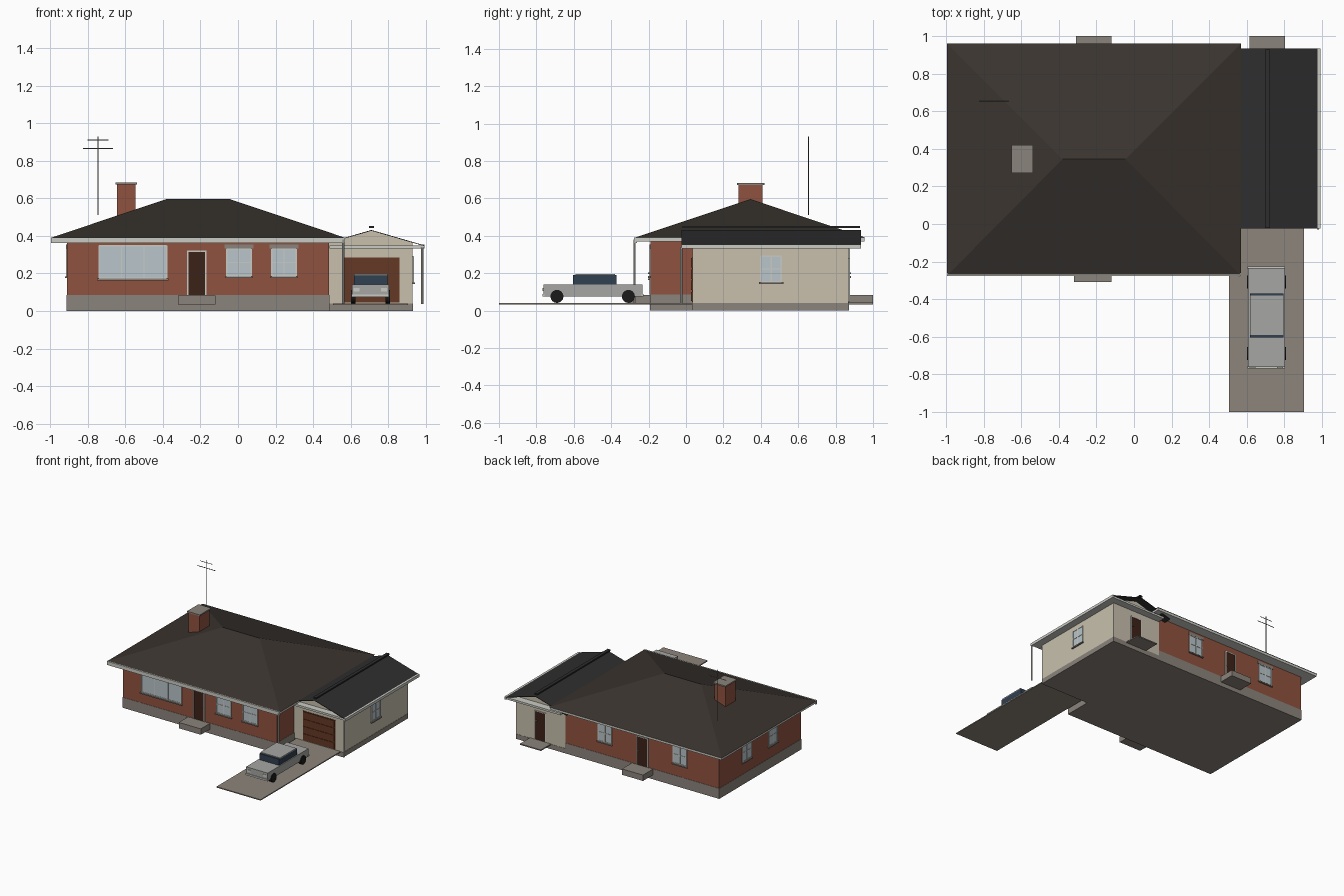
import bpy, bmesh, math

if "Cube" in bpy.data.objects:
    bpy.data.objects.remove(bpy.data.objects["Cube"])

COLORS = {
    "brick": (0.28, 0.085, 0.05), "cream": (0.58, 0.53, 0.42), "stone": (0.26, 0.23, 0.20),
    "shingle": (0.042, 0.034, 0.028), "slate": (0.028, 0.027, 0.027), "trim": (0.60, 0.60, 0.56),
    "glass": (0.48, 0.56, 0.60), "door": (0.045, 0.016, 0.009), "garage_wood": (0.13, 0.04, 0.018),
    "car_paint": (0.38, 0.38, 0.37), "car_glass": (0.03, 0.05, 0.08), "rubber": (0.01, 0.01, 0.01),
    "metal": (0.18, 0.18, 0.18), "drive": (0.27, 0.235, 0.20),
}
MATS = {}
for n, c in COLORS.items():
    MATS[n] = bpy.data.materials.new(n)
    MATS[n].diffuse_color = (*c, 1)


def mesh(name, verts, faces, mat):
    me = bpy.data.meshes.new(name)
    me.from_pydata(verts, [], faces)
    bm = bmesh.new()
    bm.from_mesh(me)
    bmesh.ops.recalc_face_normals(bm, faces=bm.faces)
    bm.to_mesh(me)
    bm.free()
    me.materials.append(MATS[mat])
    ob = bpy.data.objects.new(name, me)
    bpy.context.collection.objects.link(ob)
    return ob


def box(name, x, y, z, mat):
    v = [(a, b, c) for a in x for b in y for c in z]
    f = [(0, 1, 3, 2), (4, 6, 7, 5), (0, 4, 5, 1), (2, 3, 7, 6), (0, 2, 6, 4), (1, 5, 7, 3)]
    return mesh(name, v, f, mat)


def prism(name, profile, y0, y1, mat):
    """Extrude an xz profile along y."""
    n = len(profile)
    v = [(x, y, z) for y in (y0, y1) for x, z in profile]
    f = [tuple(range(n)), tuple(range(n, 2 * n))]
    f += [(i, (i + 1) % n, n + (i + 1) % n, n + i) for i in range(n)]
    return mesh(name, v, f, mat)


def rod(name, center, r, length, mat, axis="z", sides=8):
    rot = {"z": (0, 0, 0), "x": (0, math.pi / 2, 0)}[axis]
    bpy.ops.mesh.primitive_cylinder_add(vertices=sides, radius=r, depth=length, location=center, rotation=rot)
    ob = bpy.context.object
    ob.name = name
    ob.data.materials.append(MATS[mat])
    bpy.ops.object.shade_smooth_by_angle()
    return ob


def on_wall(name, wall, u, w, z, mat):
    """Box on a wall: u runs along the wall, w is the distance outwards."""
    side, p = wall
    s = -1 if side in ("front", "left") else 1
    d = (p + s * w[0], p + s * w[1])
    return box(name, u, d, z, mat) if side in ("front", "back") else box(name, d, u, z, mat)


FRONT, BACK, LEFT = ("front", -0.19), ("back", 0.87), ("left", -0.91)
GFRONT, GRIGHT = ("front", 0.035), ("right", 0.93)


def window(name, wall, u0, u1, z0, z1, panes=2, lintel=True):
    t = 0.007
    on_wall(name + "_glass", wall, (u0, u1), (-0.005, 0.002), (z0, z1), "glass")
    for i in range(panes + 1):
        c = u0 + (u1 - u0) * i / panes
        on_wall(name + "_stile", wall, (c - t / 2, c + t / 2), (-0.005, 0.006), (z0, z1), "trim")
    for c in (z0, (z0 + z1) / 2, z1):
        if panes == 2 or c in (z0, z1):
            on_wall(name + "_rail", wall, (u0, u1), (-0.005, 0.005), (c - t / 2, c + t / 2), "trim")
    on_wall(name + "_sill", wall, (u0 - 0.01, u1 + 0.01), (-0.005, 0.012), (z0 - 0.012, z0 - 0.003), "stone")
    if lintel:
        on_wall(name + "_lintel", wall, (u0 - 0.012, u1 + 0.012), (-0.005, 0.006), (z1 + 0.002, z1 + 0.024), "stone")


def door(name, wall, c, z0, z1):
    on_wall(name, wall, (c - 0.045, c + 0.045), (-0.005, 0.003), (z0, z1), "door")
    for s in (-1, 1):
        e = c + s * 0.048
        on_wall(name + "_jamb", wall, (e - 0.004, e + 0.004), (-0.005, 0.006), (z0, z1 + 0.006), "trim")
    on_wall(name + "_head", wall, (c - 0.048, c + 0.048), (-0.005, 0.006), (z1, z1 + 0.006), "trim")
    on_wall(name + "_knob", wall, (c + 0.03, c + 0.038), (0, 0.012), (0.195, 0.203), "metal")


# Main house body
box("house_foundation", (-0.912, 0.487), (-0.192, 0.872), (0, 0.085), "stone")
box("house_walls", (-0.91, 0.485), (-0.19, 0.87), (0.085, 0.375), "brick")
box("house_eaves", (-0.99, 0.565), (-0.27, 0.955), (0.37, 0.39), "trim")
box("front_gutter", (-0.995, 0.57), (-0.278, -0.262), (0.362, 0.392), "trim")

# Hip roof
mesh("hip_roof",
     [(-0.995, -0.275, 0.39), (0.57, -0.275, 0.39), (0.57, 0.96, 0.39), (-0.995, 0.96, 0.39),
      (-0.38, 0.345, 0.596), (-0.045, 0.345, 0.596)],
     [(0, 1, 5, 4), (1, 2, 5), (2, 3, 4, 5), (3, 0, 4), (0, 3, 2, 1)], "shingle")

# Garage body with gable
box("garage_foundation", (0.485, 0.932), (0.033, 0.872), (0, 0.04), "stone")
prism("garage_walls", [(0.485, 0.04), (0.93, 0.04), (0.93, 0.364), (0.71, 0.427), (0.485, 0.362)],
      0.035, 0.87, "cream")
box("garage_eaves", (0.487, 0.985), (-0.018, 0.93), (0.333, 0.349), "trim")
prism("garage_roof", [(0.43, 0.35), (0.71, 0.431), (0.99, 0.35), (0.99, 0.346), (0.71, 0.427), (0.43, 0.346)],
      -0.025, 0.935, "slate")
box("garage_ridge_cap", (0.697, 0.723), (-0.02, 0.93), (0.442, 0.453), "slate")
box("garage_gutter", (0.975, 0.992), (-0.025, 0.935), (0.332, 0.354), "trim")

# Garage door with raised panels
on_wall("garage_door", GFRONT, (0.565, 0.86), (-0.005, 0.003), (0.045, 0.285), "garage_wood")
for i in range(4):
    z = 0.05 + i * 0.06
    on_wall("garage_door_panel", GFRONT, (0.572, 0.853), (0, 0.007), (z, z + 0.05), "garage_wood")

# Windows
window("picture_window", FRONT, -0.74, -0.38, 0.175, 0.348, panes=3, lintel=False)
for c in (0.005, 0.245):
    window("front_window", FRONT, c - 0.065, c + 0.065, 0.187, 0.33)
for c in (0.125, -0.555):
    window("back_window", BACK, c - 0.06, c + 0.06, 0.187, 0.33)
for c in (0.515, 0.175):
    window("left_window", LEFT, c - 0.055, c + 0.055, 0.187, 0.33)
window("garage_window", GRIGHT, 0.40, 0.51, 0.155, 0.29, lintel=False)

# Doors and steps
door("front_door", FRONT, -0.22, 0.085, 0.315)
door("back_door", BACK, -0.215, 0.085, 0.315)
door("garage_back_door", BACK, 0.71, 0.045, 0.275)
box("front_step", (-0.32, -0.12), (-0.31, -0.185), (0.035, 0.083), "stone")
box("back_step", (-0.31, -0.12), (0.865, 1.0), (0.035, 0.083), "stone")
box("garage_back_step", (0.615, 0.805), (0.865, 1.0), (0.033, 0.042), "stone")
box("driveway", (0.505, 0.905), (-1.0, 0.036), (0.033, 0.041), "drive")

# Downspouts
rod("front_downspout", (0.56, -0.275, 0.21), 0.006, 0.34, "trim")
rod("garage_downspout", (0.98, -0.025, 0.188), 0.006, 0.30, "trim")

# Chimney
box("chimney", (-0.645, -0.545), (0.28, 0.41), (0.38, 0.672), "brick")
box("chimney_cap", (-0.653, -0.537), (0.272, 0.42), (0.672, 0.683), "stone")

# Aerial
rod("aerial_mast", (-0.745, 0.655, 0.72), 0.0025, 0.42, "metal", sides=6)
rod("aerial_lower_bar", (-0.745, 0.655, 0.865), 0.0025, 0.16, "metal", "x", 6)
rod("aerial_upper_bar", (-0.745, 0.655, 0.91), 0.0022, 0.11, "metal", "x", 6)

# Car
box("car_body", (0.607, 0.803), (-0.762, -0.233), (0.075, 0.14), "car_paint")
box("car_cabin", (0.617, 0.795), (-0.603, -0.371), (0.14, 0.19), "car_glass")
box("car_roof", (0.617, 0.795), (-0.59, -0.38), (0.189, 0.197), "car_paint")
for y in (-0.762, -0.233):
    box("car_bumper", (0.605, 0.805), (y - 0.006, y + 0.006), (0.075, 0.088), "trim")
for x in (0.632, 0.778):
    box("car_headlight", (x - 0.016, x + 0.016), (-0.766, -0.755), (0.105, 0.122), "trim")
for x in (0.613, 0.797):
    for y in (-0.69, -0.308):
        rod("car_wheel", (x, y, 0.076), 0.035, 0.024, "rubber", "x", 16)

for m in bpy.data.materials:
    if m.users and not m.is_grease_pencil:
        m.use_nodes = True
        m.node_tree.nodes["Principled BSDF"].inputs["Base Color"].default_value = m.diffuse_color
